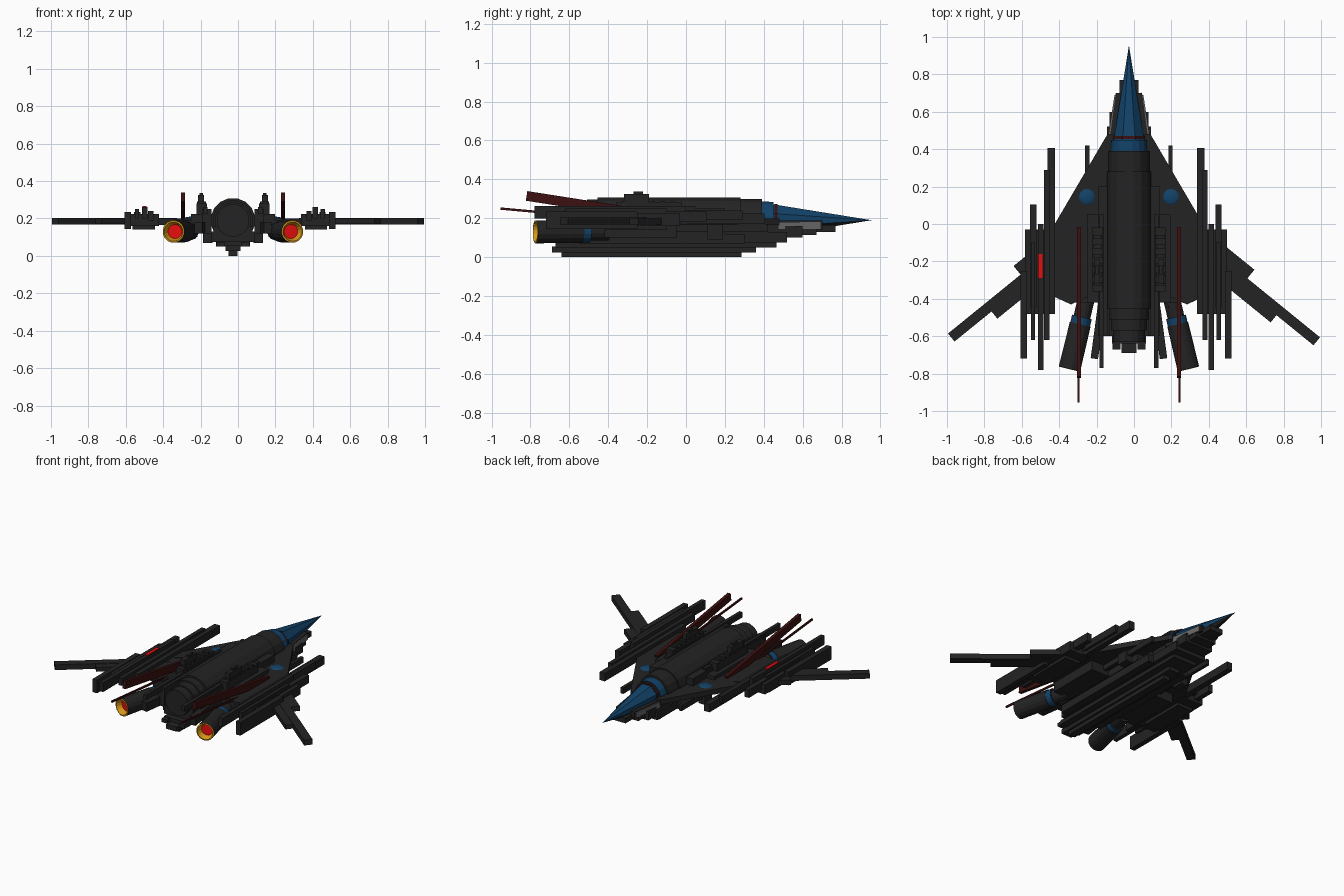
import bpy, bmesh, math
from mathutils import Vector

if "Cube" in bpy.data.objects:
    bpy.data.objects.remove(bpy.data.objects["Cube"])

AX = -0.027     # hull axis
PX = -0.043     # axis of the outer pods


def mat(name, rgb):
    m = bpy.data.materials.new(name)
    m.diffuse_color = (*rgb, 1)
    m.use_nodes = True
    m.node_tree.nodes["Principled BSDF"].inputs["Base Color"].default_value = m.diffuse_color
    return m


DARK = mat("charcoal", (0.017, 0.017, 0.017))
BLUE = mat("deep blue", (0.006, 0.055, 0.14))
MAROON = mat("dark red", (0.045, 0.005, 0.005))
RED = mat("bright red", (0.8, 0.004, 0.004))
YELLOW = mat("amber", (0.7, 0.32, 0.01))
GREY = mat("light grey", (0.14, 0.14, 0.14))


def finish(name, bm, mats):
    bmesh.ops.recalc_face_normals(bm, faces=bm.faces)
    me = bpy.data.meshes.new(name)
    bm.to_mesh(me)
    bm.free()
    for m in mats:
        me.materials.append(m)
    ob = bpy.data.objects.new(name, me)
    bpy.context.collection.objects.link(ob)
    return ob


def beam(name, p0, p1, w, h, m=DARK):
    """Box running from p0 to p1, w wide horizontally and h tall."""
    p0, p1 = Vector(p0), Vector(p1)
    d = (p1 - p0).normalized()
    side = d.cross(Vector((0, 0, 1))).normalized()
    up = side.cross(d)
    bm = bmesh.new()
    bmesh.ops.create_cube(bm, size=1)
    for v in bm.verts:
        c = v.co.copy()
        v.co = (p0 + p1) / 2 + d * c.y * (p1 - p0).length + side * c.x * w + up * c.z * h
    return finish(name, bm, [m])


def box(name, x0, x1, y0, y1, z0, z1, m=DARK):
    xc, zc = (x0 + x1) / 2, (z0 + z1) / 2
    return beam(name, (xc, y0, zc), (xc, y1, zc), abs(x1 - x0), z1 - z0, m)


def pair(name, cx, x0, x1, *rest):
    for s, tag in ((-1, "left"), (1, "right")):
        box(f"{name}_{tag}", cx + s * x0, cx + s * x1, *rest)


def slab(name, pts, z0, z1):
    bm = bmesh.new()
    f = bm.faces.new([bm.verts.new((x, y, z0)) for x, y in pts])
    ext = bmesh.ops.extrude_face_region(bm, geom=[f])["geom"]
    for v in ext:
        if isinstance(v, bmesh.types.BMVert):
            v.co.z = z1
    return finish(name, bm, [DARK])


def lathe(name, origin, axis, profile, mats, sides=16):
    """Revolve (distance, radius, material) points around an axis."""
    o, a = Vector(origin), Vector(axis).normalized()
    s = a.cross(Vector((0, 0, 1))).normalized()
    u = s.cross(a)
    bm = bmesh.new()
    rings = []
    for t, r, _ in profile:
        n = 1 if r == 0 else sides
        angs = [(i + 0.5) * 2 * math.pi / sides for i in range(n)]
        rings.append([bm.verts.new(o + a * t + (s * math.cos(q) + u * math.sin(q)) * r)
                      for q in angs])
    for A, B, p in zip(rings, rings[1:], profile[1:]):
        for i in range(sides):
            j = (i + 1) % sides
            vs = [A[i % len(A)], A[j % len(A)], B[j % len(B)], B[i % len(B)]]
            f = bm.faces.new(list(dict.fromkeys(vs)))
            f.material_index = p[2]
    return finish(name, bm, mats)


# Round hull, stepped at the rear, blue collar at the front
lathe("hull", (AX, -0.63, 0.19), (0, 1, 0),
      [(0, 0, 0), (0, .088, 0), (.06, .088, 0), (.06, .098, 0), (.12, .098, 0), (.12, .108, 0),
       (.175, .108, 0), (.175, .12, 0), (.91, .12, 0), (.91, .112, 0), (1.02, .112, 0),
       (1.02, .098, 0), (1.08, .096, 1), (1.08, 0, 0)], [DARK, BLUE])
lathe("collar_ring", (AX, 0.455, 0.19), (0, 1, 0),
      [(0, 0, 0), (0, .09, 0), (.015, .09, 0), (.015, 0, 0)], [MAROON], 8)

# Pointed nose, blue on top and dark underneath
nose = lathe("nose_cone", (AX, 0.45, 0.19), (0, 1, 0),
             [(0, 0, 0), (0, .088, 0), (.505, 0, 0)], [BLUE, DARK], 8)
for p in nose.data.polygons:
    p.material_index = 1 if p.normal.z < -0.5 else 0

# Stepped belly and keel: half width, rear, front, bottom, top
for i, (w, y0, y1, z0, z1) in enumerate([
        (.05, .2, .77, .13, .165), (.078, .2, .67, .115, .15), (.105, -.6, .6, .10, .16),
        (.118, -.6, .52, .075, .13), (.09, -.64, .465, .05, .08),
        (.04, -.69, .36, .025, .055), (.025, -.64, .285, 0, .03)]):
    box(f"belly_step_{i}", AX - w, AX + w, y0, y1, z0, z1)

# Delta centre wing
slab("delta_wing", [(AX + x, y) for x, y in
                    [(-.115, .48), (.115, .48), (.42, -.04), (.42, -.38), (.31, -.43),
                     (.2, -.38), (-.2, -.38), (-.31, -.43), (-.42, -.38), (-.42, -.04)]], .165, .2)

# Bars alongside the hull
for name, *r in [
        ("inner_bar", .115, .165, -.6, .2, .12, .25),
        ("tail_bar", .135, .158, -.77, .05, .225, .262),
        ("shoulder", .12, .225, -.42, .05, .18, .225),
        ("shoulder_ridge", .14, .195, -.36, -.02, .22, .28),
        ("ridge_block", .155, .188, -.32, -.19, .27, .325),
        ("ridge_cap", .161, .179, -.27, -.22, .32, .337),
        ("lower_bar", .045, .088, -.67, .3, .05, .075),
        ("side_bar", .11, .16, -.55, .3, .07, .12),
        ("under_bar", .212, .234, -.45, .42, .13, .17),
        ("under_block", .2, .25, .11, .19, .09, .17),
        ("engine_mount", .19, .33, -.42, -.05, .10, .19)]:
    pair(name, AX, *r)

# Vents on the shoulders
for k in range(6):
    pair(f"vent_{k}", AX, .145, .192, -.33 + k * .05, -.31 + k * .05, .28, .29)

# Outer pods made of long bars
for name, *r in [
        ("pod_block", .38, .54, -.48, -.03, .16, .225),
        ("pod_base", .40, .52, -.42, -.1, .14, .17),
        ("pod_front_bar", .38, .42, -.42, .405, .17, .225),
        ("pod_second_bar", .41, .437, -.62, .29, .19, .24),
        ("pod_ridge", .442, .47, -.78, .0, .2, .262),
        ("pod_third_bar", .478, .512, -.45, .105, .18, .235),
        ("pod_thin_bar", .485, .507, -.62, -.1, .2, .25),
        ("pod_outer_bar", .53, .565, -.72, -.25, .145, .235)]:
    pair(name, PX, *r)
box("red_panel", PX - .467, PX - .445, -.29, -.16, .26, .267, RED)

# Swept outer wings, three staggered bars each
D, N = Vector((.776, -.63, 0)), Vector((.63, .776, 0))
for s, tag, dy in ((-1, "left", .02), (1, "right", 0)):
    tip = Vector((.977, -.627, .185))
    for name, off, back, length, w, h in [("main", 0, 0, .72, .055, .036),
                                          ("leading", .057, .50, .36, .06, .034),
                                          ("trailing", -.052, .255, .42, .05, .03)]:
        end = tip + N * off - D * back
        start = end - D * length
        pts = [(s * p.x, p.y + dy, p.z) for p in (start, end)]
        beam(f"wing_{name}_{tag}", *pts, w, h)

for s, tag in ((-1, "left"), (1, "right")):
    X = lambda x: AX + s * x
    # Splayed engines with hollow amber nozzles and red cores
    lathe(f"engine_{tag}", (X(.228), -.40, .13), (s * .066, -.275, 0),
          [(0, 0, 0), (0, .046, 0), (.1, .046, 0), (.1, .055, 0), (.14, .055, 1), (.14, .058, 0),
           (.385, .06, 0), (.387, .052, 2), (.35, .038, 2), (.35, 0, 3)],
          [DARK, BLUE, YELLOW, RED], 16)
    # Small splayed bars inboard of the engines
    beam(f"splayed_bar_{tag}", (X(.135), -.35, .15), (X(.185), -.72, .15), .04, .06)
    # Rising dark red fins with a thin rod
    beam(f"fin_{tag}", (X(.268), -.02, .19), (X(.268), -.82, .315), .022, .05, MAROON)
    beam(f"fin_rod_{tag}", (X(.27), -.35, .195), (X(.27), -.955, .25), .01, .012, MAROON)
    # Grey cheek plates and the dark plates behind them
    beam(f"cheek_plate_{tag}", (X(.103), .475, .163), (X(.07), .69, .163), .014, .038, GREY)
    beam(f"cheek_backing_{tag}", (X(.095), .40, .165), (X(.055), .70, .165), .03, .045)
    # Blue domes on the delta wing
    bm = bmesh.new()
    bmesh.ops.create_uvsphere(bm, u_segments=16, v_segments=8, radius=.05)
    for v in bm.verts:
        v.co = (X(.225) + v.co.x, .145 + v.co.y, .19 + v.co.z * .4)
    finish(f"dome_{tag}", bm, [BLUE])
